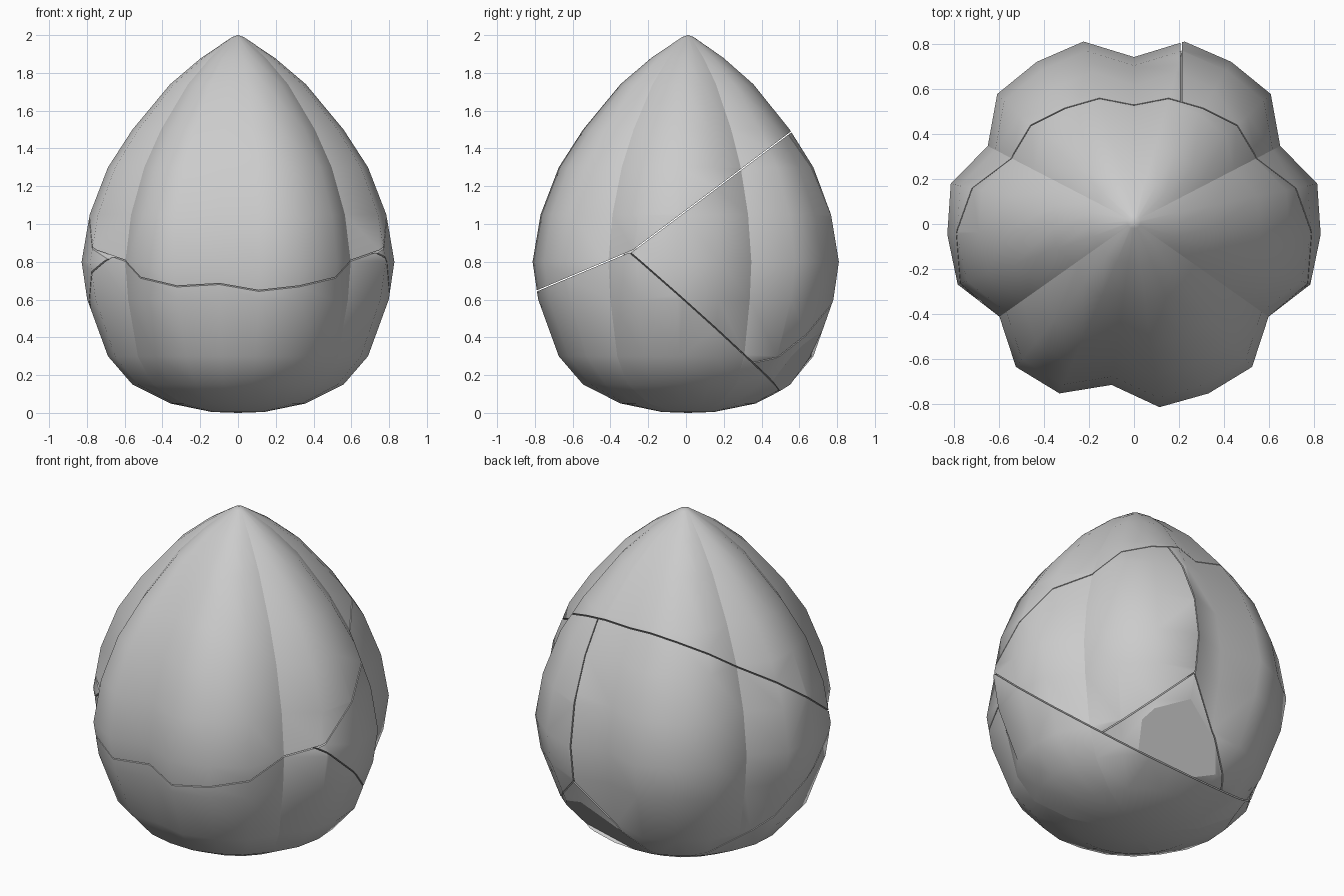
import bpy
import bmesh
from math import radians, sin, cos, tau
from mathutils import Vector

cube = bpy.data.objects.get("Cube")
if cube:
    bpy.data.objects.remove(cube, do_unlink=True)

grey = bpy.data.materials.new("stone grey")
grey.use_nodes = True
colour = (0.6, 0.6, 0.6, 1)
grey.diffuse_color = colour
grey.node_tree.nodes["Principled BSDF"].inputs["Base Color"].default_value = colour

# Pod outline: height, lobe radius, groove depth ratio
PROFILE = [(0.005, 0.14, 1), (0.05, 0.36, 1), (0.15, 0.56, 0.99),
           (0.30, 0.69, 0.94), (0.60, 0.80, 0.89), (0.80, 0.83, 0.88),
           (1.05, 0.787, 0.88), (1.30, 0.69, 0.88), (1.50, 0.56, 0.89),
           (1.74, 0.36, 0.90), (1.88, 0.195, 0.92), (1.99, 0.03, 1)]
SIDES = 23
GROOVES = (0, 4, 8, 12, 15, 19)
SHARP_GROOVES = (4, 8, 15, 19)
GAP = 0.003


def make_pod():
    """Closed lobed pod with a pointed top."""
    bm = bmesh.new()
    rings = []
    for z, radius, ratio in PROFILE:
        ring = []
        for k in range(SIDES):
            a = radians(90) - tau * k / SIDES
            r = radius * (ratio if k in GROOVES else 1)
            ring.append(bm.verts.new((r * cos(a), r * sin(a) + 0.01, z)))
        rings.append(ring)
    bottom = bm.verts.new((0, 0.01, 0))
    top = bm.verts.new((0, 0.01, 2))
    for k in range(SIDES):
        n = (k + 1) % SIDES
        for low, high in zip(rings, rings[1:]):
            bm.faces.new((low[k], high[k], high[n], low[n]))
        bm.faces.new((bottom, rings[0][k], rings[0][n]))
        bm.faces.new((top, rings[-1][n], rings[-1][k]))
    for f in bm.faces:
        f.smooth = True
    for k in SHARP_GROOVES:
        for low, high in zip(rings, rings[1:]):
            bm.edges.get((low[k], high[k])).smooth = False
    bmesh.ops.recalc_face_normals(bm, faces=bm.faces[:])
    return bm


def make_piece(name, planes):
    """Cut the pod down to the part behind every plane (point, outward normal)."""
    bm = make_pod()
    for point, normal in planes:
        normal = normal.normalized()
        cut = bmesh.ops.bisect_plane(
            bm, geom=bm.verts[:] + bm.edges[:] + bm.faces[:], dist=1e-5,
            plane_co=point - normal * GAP, plane_no=normal, clear_outer=True)
        rim = [e for e in cut["geom_cut"] if isinstance(e, bmesh.types.BMEdge)]
        for e in rim:
            e.smooth = False
        filled = bmesh.ops.holes_fill(bm, edges=rim, sides=0)
        for f in filled["faces"]:
            f.smooth = False
    bmesh.ops.triangulate(bm, faces=[f for f in bm.faces if len(f.verts) > 4])
    bmesh.ops.recalc_face_normals(bm, faces=bm.faces[:])
    mesh = bpy.data.meshes.new(name)
    bm.to_mesh(mesh)
    bm.free()
    mesh.materials.append(grey)
    bpy.context.collection.objects.link(bpy.data.objects.new(name, mesh))


def flip(plane):
    return plane[0], -plane[1]


def through(a, b, c, inside):
    """Plane through three points with its normal facing away from a point."""
    n = (b - a).cross(c - a)
    return (a, -n if (inside - a).dot(n) > 0 else n)


# The main breaks meet along one line across the pod
hinge = Vector((0, -0.28, 0.86))
front_break = (hinge, Vector((0, -0.42, 1)))
upper_break = (hinge, Vector((0, -0.75, 1)))
lower_break = (Vector((0, 0, 0.55)), Vector((-0.05, 0.88, 1)))
side_break = (Vector((0.21, 0, 0)), Vector((1, 0, 0)))

# Corners of the small sunken chip
core = Vector((0, 0, 0.8))
chip_top = Vector((0.22, 0.79, 0.57))
chip_left = Vector((0.56, 0.42, 0.23))
chip_right = Vector((-0.2, 0.52, 0.14))
left_edge = through(core, chip_top, chip_left, Vector((0.75, 0, 0.9)))
right_edge = through(core, chip_top, chip_right, Vector((-0.6, 0.4, 0.5)))
chip_face = through(chip_top, chip_left, chip_right, core)
chip_face = (chip_face[0] + chip_face[1].normalized() * 0.035, chip_face[1])

# Shell pieces
make_piece("top_shell", [flip(front_break), flip(upper_break)])
make_piece("base_shell", [front_break, lower_break])
make_piece("back_right_shell",
           [upper_break, flip(lower_break), side_break, right_edge])
make_piece("back_left_shell",
           [upper_break, flip(lower_break), flip(side_break), left_edge])
make_piece("chip", [flip(lower_break), flip(left_edge), flip(right_edge), chip_face])
